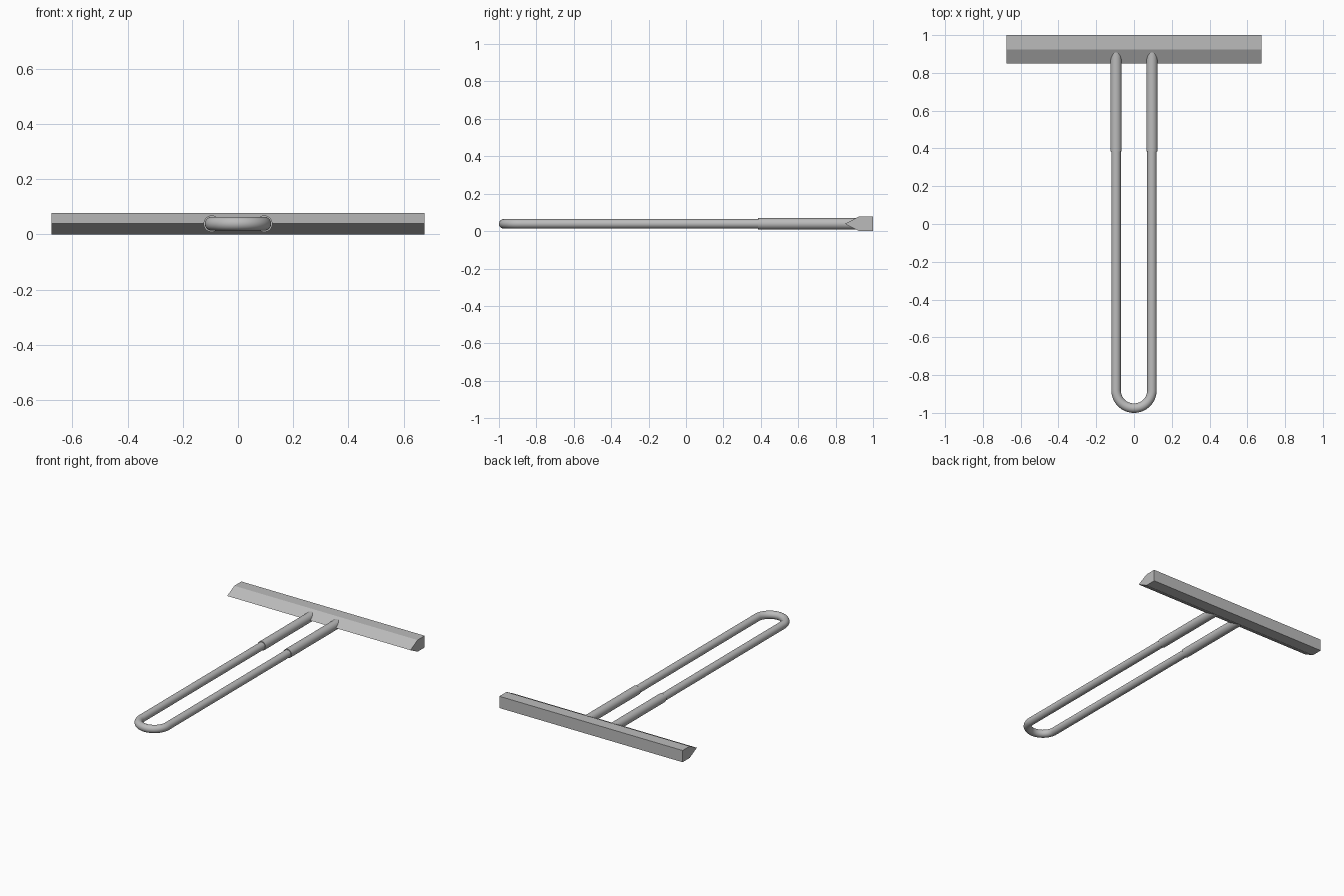
import bpy, bmesh, math

cube = bpy.data.objects.get("Cube")
if cube:
    bpy.data.objects.remove(cube, do_unlink=True)

steel = bpy.data.materials.new("grey_steel")
steel.use_nodes = True
GREY = (0.5, 0.5, 0.5, 1)
steel.diffuse_color = GREY
steel.node_tree.nodes["Principled BSDF"].inputs["Base Color"].default_value = GREY

MID_Z = 0.039    # shared centre height
LEG_X = 0.095    # handle leg offset
BEND_Y = -0.88   # where the handle starts to curve


def add_object(name, bm, smooth=True):
    bmesh.ops.recalc_face_normals(bm, faces=bm.faces)
    mesh = bpy.data.meshes.new(name)
    bm.to_mesh(mesh)
    bm.free()
    mesh.materials.append(steel)
    obj = bpy.data.objects.new(name, mesh)
    bpy.context.collection.objects.link(obj)
    if smooth:
        bpy.ops.object.select_all(action='DESELECT')
        obj.select_set(True)
        bpy.context.view_layer.objects.active = obj
        bpy.ops.object.shade_smooth_by_angle(angle=math.radians(35))
    return obj


def tube(name, path, radius, sides=32):
    """Sweep a circle along a path of (x, y, heading) stations in the flat plane."""
    bm = bmesh.new()
    rings = []
    for x, y, heading in path:
        ring = []
        for i in range(sides):
            a = math.tau * i / sides
            out = radius * math.cos(a)
            ring.append(bm.verts.new((x - out * math.sin(heading),
                                      y + out * math.cos(heading),
                                      MID_Z + radius * math.sin(a))))
        rings.append(ring)
    for r, s in zip(rings, rings[1:]):
        for i in range(sides):
            j = (i + 1) % sides
            bm.faces.new((r[i], r[j], s[j], s[i]))
    bm.faces.new(rings[0])
    bm.faces.new(rings[-1])
    return add_object(name, bm)


# Blade bar: a pointed profile extruded sideways
profile = [(0.85, MID_Z), (0.925, 2 * MID_Z), (1, 2 * MID_Z), (1, 0), (0.925, 0)]
bm = bmesh.new()
face = bm.faces.new([bm.verts.new((-0.675, y, z)) for y, z in profile])
ext = bmesh.ops.extrude_face_region(bm, geom=[face])
bmesh.ops.translate(bm, vec=(1.35, 0, 0),
                    verts=[v for v in ext["geom"] if isinstance(v, bmesh.types.BMVert)])
add_object("blade_bar", bm, smooth=False)

# U-shaped handle rod
STEPS = 32
path = [(-LEG_X, 0.42, -math.pi / 2)]
for i in range(STEPS + 1):
    t = math.pi * i / STEPS
    path.append((-LEG_X * math.cos(t), BEND_Y - LEG_X * math.sin(t), t - math.pi / 2))
path.append((LEG_X, 0.42, math.pi / 2))
tube("handle_rod", path, 0.025)

# Thicker sleeves joining the handle to the bar
for name, side in (("left_sleeve", 1), ("right_sleeve", -1)):
    x = side * LEG_X
    tube(name, [(x, 0.385, math.pi / 2), (x, 0.95, math.pi / 2)], 0.03)
